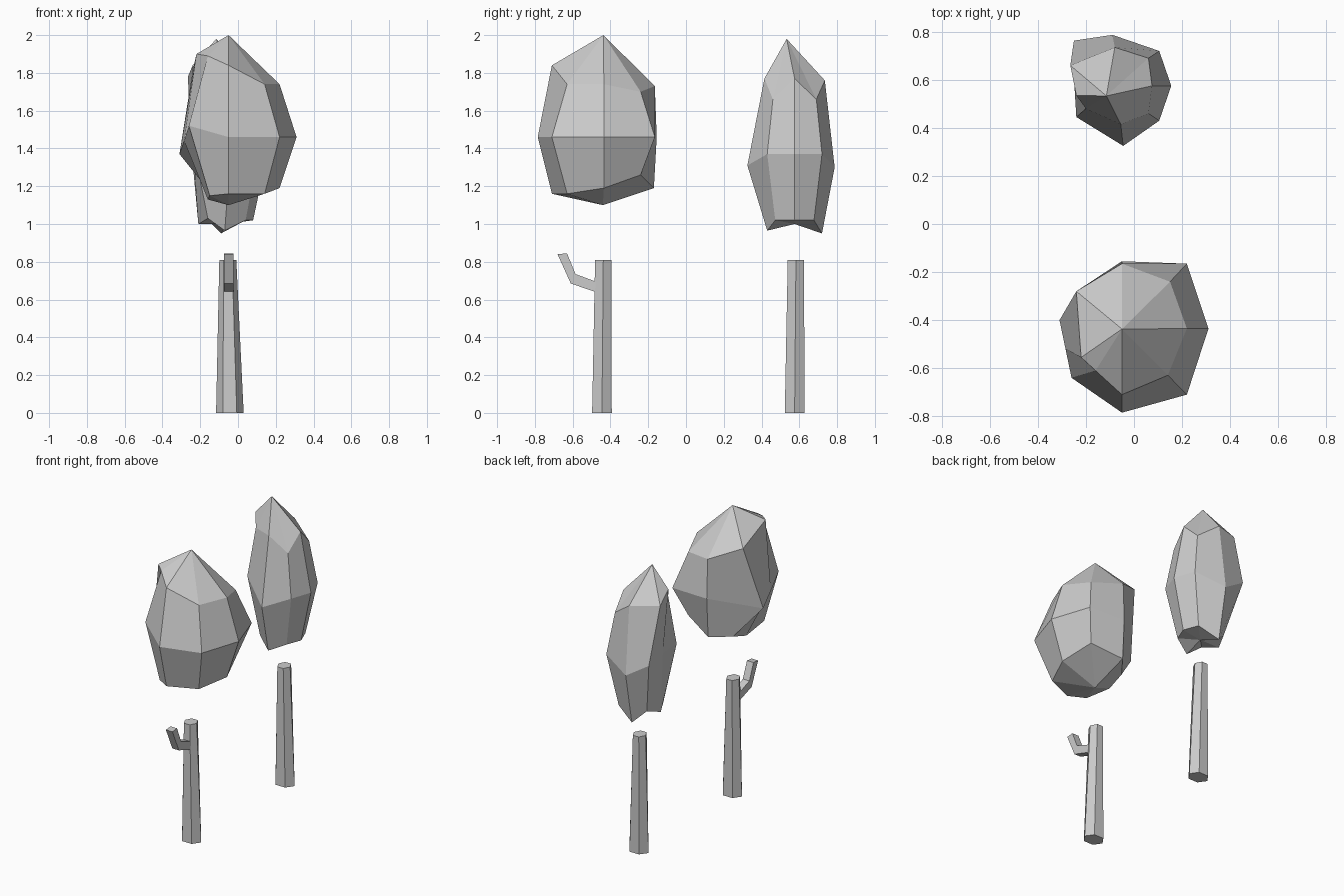
import bpy, bmesh, math


def finish(name, bm):
    bmesh.ops.recalc_face_normals(bm, faces=bm.faces)
    mesh = bpy.data.meshes.new(name)
    bm.to_mesh(mesh)
    bm.free()
    obj = bpy.data.objects.new(name, mesh)
    bpy.context.collection.objects.link(obj)
    return obj


def loft(name, rings, bottom=None, top=None):
    """Skin stacked rings; close the ends with a point or a flat cap."""
    bm = bmesh.new()
    loops = [[bm.verts.new(p) for p in ring] for ring in rings]
    n = len(loops[0])
    for a, b in zip(loops, loops[1:]):
        for i in range(n):
            j = (i + 1) % n
            bm.faces.new((a[i], a[j], b[j], b[i]))
    for loop, tip in ((loops[0], bottom), (loops[-1], top)):
        if tip is None:
            bm.faces.new(loop)
        else:
            v = bm.verts.new(tip)
            for i in range(n):
                bm.faces.new((loop[i], loop[(i + 1) % n], v))
    return finish(name, bm)


def ring(cx, cy, z, rx, ry, n):
    return [(cx + rx * math.cos(2 * math.pi * i / n),
             cy + ry * math.sin(2 * math.pi * i / n), z) for i in range(n)]


def crown(name, cx, cy, levels, moved, bottom, top):
    """Eight-sided faceted crown; 'moved' reshapes single corners per level."""
    rings = [ring(cx, cy, z, rx, ry, 8) for z, rx, ry in levels]
    for level, corners in enumerate(moved):
        for i, p in corners.items():
            rings[level][i] = p
    return loft(name, rings, bottom, top)


# Front tree: wide crown, dented on its back left side
crown("front_crown", -0.05, -0.435,
      [(1.16, 0.27, 0.275), (1.46, 0.36, 0.35), (1.74, 0.27, 0.275)],
      [{0: (0.22, -0.435, 1.19), 1: (0.15, -0.24, 1.26), 2: (-0.05, -0.17, 1.19),
        3: (-0.15, -0.30, 1.17), 4: (-0.16, -0.43, 1.13), 5: (-0.15, -0.64, 1.15)},
       {1: (0.22, -0.165, 1.46), 2: (-0.05, -0.155, 1.46), 3: (-0.31, -0.40, 1.37),
        4: (-0.285, -0.52, 1.44), 5: (-0.26, -0.64, 1.52), 7: (0.22, -0.71, 1.46)},
       {1: (0.15, -0.24, 1.70), 2: (-0.05, -0.165, 1.73), 3: (-0.24, -0.28, 1.81),
        4: (-0.22, -0.555, 1.90), 5: (-0.16, -0.61, 1.89), 6: (-0.05, -0.71, 1.84)}],
      (-0.05, -0.44, 1.10), (-0.05, -0.437, 2.0))

# Back tree: slim crown
crown("back_crown", -0.055, 0.575,
      [(1.02, 0.135, 0.145), (1.37, 0.21, 0.205), (1.77, 0.13, 0.16)],
      [{2: (-0.09, 0.72, 0.95), 3: (-0.17, 0.67, 1.03), 4: (-0.21, 0.575, 1.0),
        5: (-0.16, 0.47, 1.03), 6: (-0.07, 0.43, 0.965)},
       {1: (0.105, 0.72, 1.37), 2: (-0.09, 0.787, 1.30), 3: (-0.25, 0.763, 1.40),
        4: (-0.25, 0.61, 1.43), 5: (-0.24, 0.445, 1.43), 6: (-0.045, 0.325, 1.31),
        7: (0.105, 0.43, 1.37)},
       {1: (0.06, 0.69, 1.66), 2: (-0.08, 0.735, 1.76), 3: (-0.265, 0.66, 1.78),
        4: (-0.24, 0.535, 1.84), 5: (-0.20, 0.48, 1.76), 7: (0.06, 0.46, 1.66)}],
      (-0.06, 0.575, 1.0), (-0.115, 0.533, 1.98))

# Six-sided tapered trunks
for name, y in (("front_trunk", -0.445), ("back_trunk", 0.575)):
    loft(name, [ring(-0.043, y, 0, 0.073, 0.06, 6),
                ring(-0.054, y + 0.007, 0.81, 0.045, 0.05, 6)])

# Bent square branch on the front trunk
steps = [((-0.45, 0.63), (-0.45, 0.685)), ((-0.61, 0.685), (-0.585, 0.735)),
         ((-0.68, 0.84), (-0.63, 0.845))]
loft("branch", [[(-0.075, *a), (-0.025, *a), (-0.025, *b), (-0.075, *b)]
                for a, b in steps])
